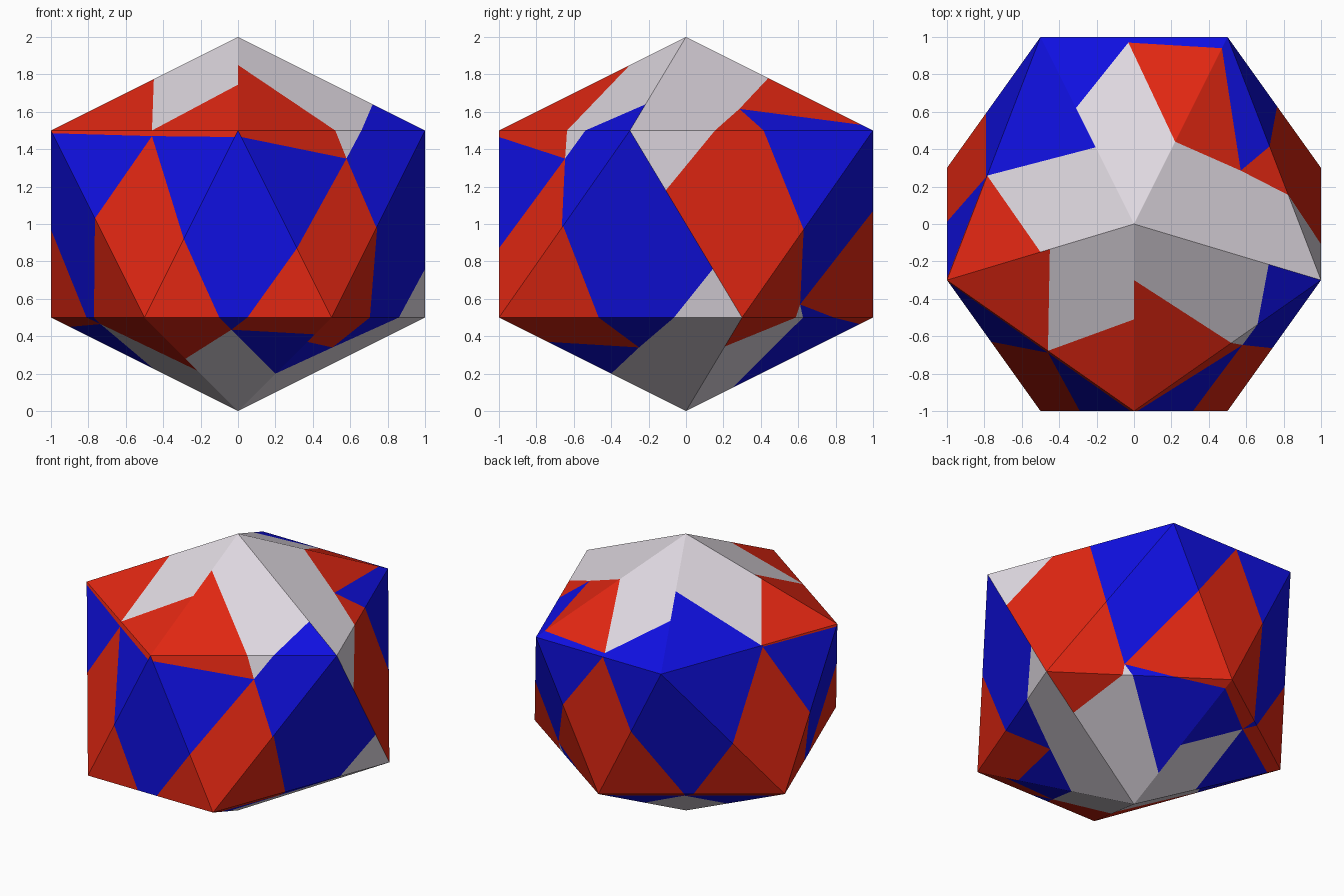
import bpy, bmesh
from mathutils import Vector

if "Cube" in bpy.data.objects:
    bpy.data.objects.remove(bpy.data.objects["Cube"])

# flat colours
COLOURS = {"R": ("red", (0.75, 0.02, 0.006, 1)),
           "B": ("blue", (0.005, 0.005, 0.75, 1)),
           "W": ("pale_grey", (0.74, 0.69, 0.75, 1))}
SLOT = {key: i for i, key in enumerate(COLOURS)}

# corners of the twenty-sided ball: two poles and two rings of five
TOP, BOTTOM = Vector((0, 0, 2)), Vector((0, 0, 0))
upper = [Vector((x, y, 1.5)) for x, y in ((0, -1), (1, -.3), (.5, 1), (-.5, 1), (-1, -.3))]
lower = [Vector((x, y, 0.5)) for x, y in ((-.5, -1), (.5, -1), (1, .3), (0, 1), (-1, .3))]

bm = bmesh.new()


def on_edge(tri, s):
    """Point on the outline of a triangle; s runs 0..3, one unit per edge."""
    k = int(s) % 3
    return tri[k].lerp(tri[(k + 1) % 3], s - int(s))


def outline(tri, s0, s1, holes=()):
    """Points of the outline from s0 to s1, skipping the pieces cut away."""
    marks = {s0, s1} | {float(k) for k in range(7) if s0 < k < s1}
    marks |= {s for h in holes for s in h}
    keep = [s for s in sorted(marks) if not any(a < s < b for a, b in holes)]
    return [on_edge(tri, s) for s in keep]


def patch(points, colour):
    face = bm.faces.new([bm.verts.new(p) for p in points])
    face.material_index = SLOT[colour]


def cut_face(tri, base, *cuts):
    """One base colour with pieces cut off by straight lines (may be nested)."""
    spans = [c[1:] for c in cuts]
    pts = outline(tri, 0.0, 3.0, spans)
    patch(pts[:-1], base)
    for colour, a, b in cuts:
        inner = [h for h in spans if a < h[0] and h[1] < b]
        patch(outline(tri, a, b, inner), colour)


def star_face(tri, wb, wc, colours, *spokes):
    """Colour sectors meeting at one inner point."""
    a, b, c = tri
    centre = a + (b - a) * wb + (c - a) * wc
    ends = list(spokes[1:]) + [spokes[0] + 3]
    for colour, s0, s1 in zip(colours, spokes, ends):
        patch([centre] + outline(tri, s0, s1), colour)


def nxt(ring, i):
    return ring[(i + 1) % 5]


cap = [(TOP, upper[i], nxt(upper, i)) for i in range(5)]
hanging = [(nxt(lower, i), nxt(upper, i), upper[i]) for i in range(5)]
standing = [(upper[i], lower[i], nxt(lower, i)) for i in range(5)]
base = [(BOTTOM, nxt(lower, i), lower[i]) for i in range(5)]

# top cap
cut_face(cap[0], "W", ("R", .30, 1.52), ("B", 1.66, 2.28))
star_face(cap[1], .372, .397, "RBRW", 1.35, 1.55, 2.06, 2.56)
star_face(cap[2], .455, .515, "RBW", .44, .94, 2.38)
cut_face(cap[3], "W", ("B", .41, 1.57), ("R", 1.57, 2.5))
cut_face(cap[4], "W", ("R", .45, 1.54), ("R", 1.54, 2.49))

# middle band, triangles pointing down
star_face(hanging[0], .505, .345, "BWRBR", .48, 1.34, 1.48, 2.035, 2.63)
cut_face(hanging[1], "R", ("B", .47, 1.45), ("W", 1.65, 2.32))
cut_face(hanging[2], "R", ("B", .52, 1.465), ("B", 1.465, 2.43))
star_face(hanging[3], .57, .42, "BRBR", .48, .985, 1.42, 2.58)
star_face(hanging[4], .525, .445, "BRBR", .42, .965, 2.015, 2.47)

# middle band, triangles pointing up
cut_face(standing[0], "B", ("R", .58, 1.40), ("R", 1.55, 2.37))
cut_face(standing[1], "B", ("R", .51, 1.41), ("W", 1.72, 2.26))
star_face(standing[2], .557, .373, "RWBRB", .53, 1.41, 1.465, 1.70, 2.57)
cut_face(standing[3], "B", ("R", .48, 1.46), ("R", 1.51, 2.42))
cut_face(standing[4], "B", ("R", .53, 1.38), ("R", 1.46, 2.53))

# bottom cap
star_face(base[0], .40, .47, "BRBRW", .40, .82, 1.45, 1.60, 2.44)
star_face(base[1], .33, .35, "BRBW", 1.28, 1.59, 2.26, 2.60)
cut_face(base[2], "W", ("B", .25, 1.535), ("R", .93, 1.30), ("R", 1.59, 2.31))
star_face(base[3], .416, .487, "BRBRBW", .42, .91, 1.49, 1.54, 2.07, 2.525)
star_face(base[4], .39, .54, "RBRBW", .43, 1.54, 1.62, 2.10, 2.55)

bmesh.ops.remove_doubles(bm, verts=bm.verts[:], dist=0.0005)
mesh = bpy.data.meshes.new("faceted_ball")
bm.to_mesh(mesh)
bm.free()
for name, rgba in COLOURS.values():
    material = bpy.data.materials.new(name)
    material.diffuse_color = rgba
    material.use_nodes = True
    material.node_tree.nodes["Principled BSDF"].inputs["Base Color"].default_value = material.diffuse_color
    mesh.materials.append(material)
ball = bpy.data.objects.new("faceted_ball", mesh)
bpy.context.collection.objects.link(ball)
